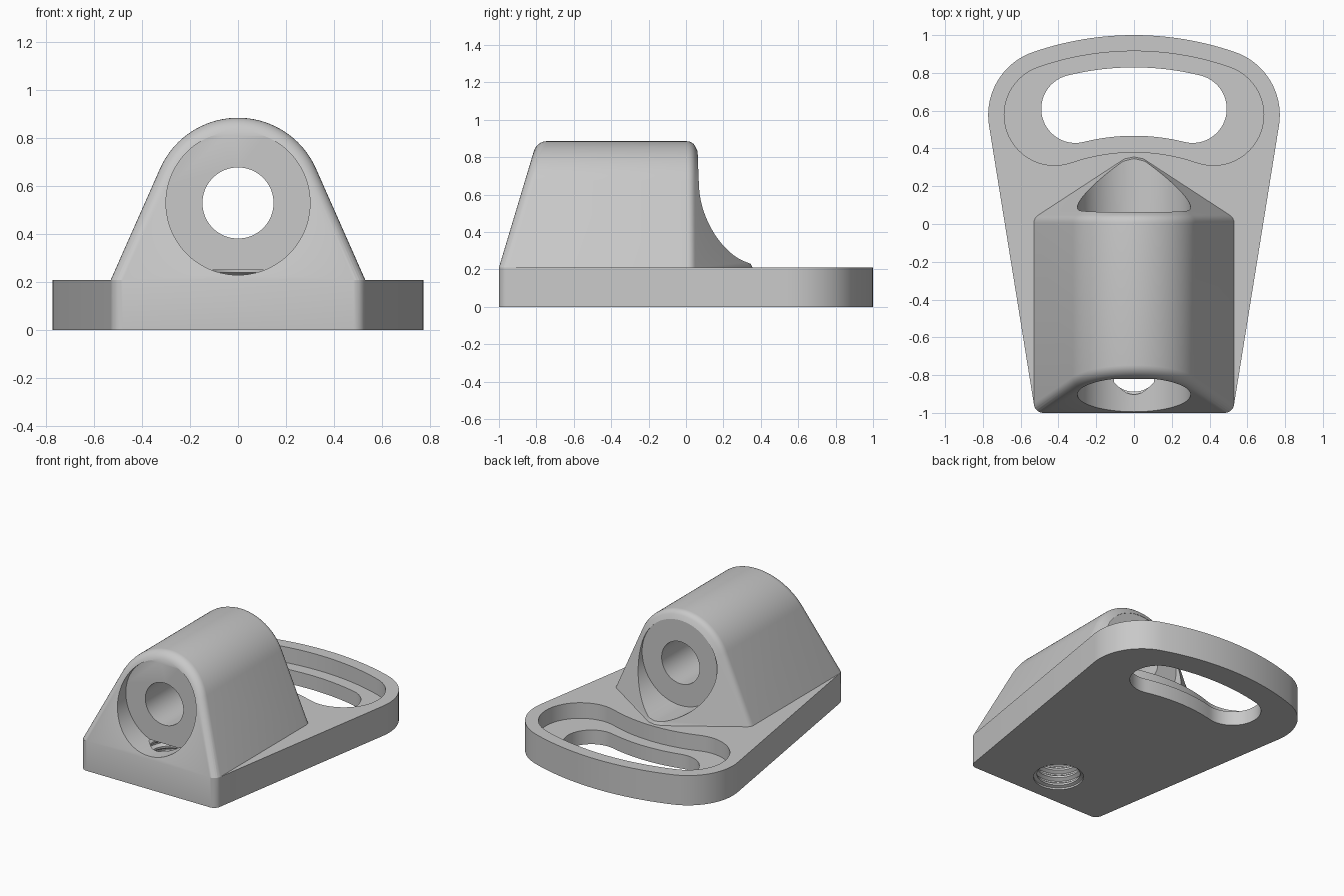
import bpy, bmesh, math
from math import sin, cos, pi
from mathutils import Matrix

if "Cube" in bpy.data.objects:
    bpy.data.objects.remove(bpy.data.objects["Cube"], do_unlink=True)

grey = bpy.data.materials.new("plain grey")
grey.use_nodes = True
grey.diffuse_color = (0.58, 0.58, 0.58, 1)
grey.node_tree.nodes["Principled BSDF"].inputs["Base Color"].default_value = grey.diffuse_color

PLATE_TOP = 0.21
ARC_Y, ARC_R = -0.635, 1.283      # shared centre and radius of the curved slot
BORE_Z, CROWN_R, HALF_W = 0.53, 0.355, 0.53


def make(name, bm):
    bmesh.ops.recalc_face_normals(bm, faces=bm.faces[:])
    mesh = bpy.data.meshes.new(name)
    bm.to_mesh(mesh)
    bm.free()
    mesh.materials.append(grey)
    ob = bpy.data.objects.new(name, mesh)
    bpy.context.collection.objects.link(ob)
    return ob


def extrude(name, outline, z0, z1):
    bm = bmesh.new()
    face = bm.faces.new([bm.verts.new((x, y, z0)) for x, y in outline])
    new = bmesh.ops.extrude_face_region(bm, geom=[face])["geom"]
    bmesh.ops.translate(bm, vec=(0, 0, z1 - z0),
                        verts=[v for v in new if isinstance(v, bmesh.types.BMVert)])
    return make(name, bm)


def arc(cx, cy, r, a0, a1, n):
    return [(cx + r * cos(a0 + (a1 - a0) * i / n), cy + r * sin(a0 + (a1 - a0) * i / n))
            for i in range(n + 1)]


def mirrored(half):
    """Close a right-hand outline, running from top to bottom, by mirroring it."""
    return half + [(-x, y) for x, y in reversed(half) if abs(x) > 1e-6]


def band(half_width, end_x, plate=False):
    """Outline of a curved slot, or of the plate that follows the same curve."""
    a = math.acos(end_x / ARC_R)
    end_y = ARC_Y + ARC_R * sin(a)
    pts = arc(0, ARC_Y, ARC_R + half_width, pi / 2, a, 14)
    pts[0] = (0, pts[0][1])
    if plate:
        tilt = -math.radians(9.2)
        pts += arc(end_x, end_y, half_width, a, tilt, 18)[1:]
        pts += arc(HALF_W - 0.05, -0.95, 0.05, tilt, -pi / 2, 8)
    else:
        pts += arc(end_x, end_y, half_width, a, a - pi, 28)[1:]
        pts += arc(0, ARC_Y, ARC_R - half_width, a, pi / 2, 14)[1:]
        pts[-1] = (0, pts[-1][1])
    return mirrored(pts)


def section(inset):
    """Arched cross-section (x, z) of the housing."""
    a = math.radians(23.9)
    pts = arc(0, BORE_Z, CROWN_R - inset, a, pi - a, 36)
    return pts + [(s * (HALF_W - inset), PLATE_TOP) for s in (1, -1)]


def cylinder(name, r, y0, y1):
    bm = bmesh.new()
    bmesh.ops.create_cone(bm, cap_ends=True, segments=80, radius1=r, radius2=r, depth=y1 - y0)
    bm.transform(Matrix.Translation((0, (y0 + y1) / 2, BORE_Z)) @ Matrix.Rotation(pi / 2, 4, "X"))
    return make(name, bm)


def combine(target, other, operation):
    mod = target.modifiers.new(operation.lower(), "BOOLEAN")
    mod.operation, mod.object, mod.solver = operation, other, "EXACT"
    bpy.ops.object.select_all(action="DESELECT")
    bpy.context.view_layer.objects.active = target
    target.select_set(True)
    bpy.ops.object.modifier_apply(modifier=mod.name)
    bpy.data.objects.remove(other, do_unlink=True)


# Base plate
bracket = extrude("slotted_bracket", band(0.352, 0.42, plate=True), 0, PLATE_TOP)

# Housing: sloped front, rounded edges and a pointed rear foot, as one hull
bm = bmesh.new()
for i in range(7):
    t = pi / 2 * i / 6
    inset, back_off = 0.05 * (1 - sin(t)), 0.05 * (1 - cos(t))
    for x, z in section(inset):
        bm.verts.new((x, -1 + 0.3 * (z - PLATE_TOP) + back_off, z))
        bm.verts.new((x, 0.055 - back_off, z))
foot = [(0.05, 0.345), (-0.05, 0.345), (0, 0.355)]
for x, y in foot:
    bm.verts.new((x, y, PLATE_TOP))
for x, y in foot + [(s * (HALF_W - 0.06), y) for s in (1, -1) for y in (-0.94, 0)]:
    bm.verts.new((x * 0.9, y * 0.95, 0.15))
hull = bmesh.ops.convex_hull(bm, input=bm.verts[:])
loose = {g for g in hull["geom_interior"] + hull["geom_unused"] if isinstance(g, bmesh.types.BMVert)}
bmesh.ops.delete(bm, geom=list(loose), context="VERTS")
combine(bracket, make("housing", bm), "UNION")

# Through slot and its wider recess
combine(bracket, extrude("recess_cutter", band(0.267, 0.42), 0.1, 0.5), "DIFFERENCE")
combine(bracket, extrude("slot_cutter", band(0.181, 0.31), -0.1, 0.3), "DIFFERENCE")

# Main bore and the counterbores at both ends
combine(bracket, cylinder("front_counterbore", 0.3, -1.3, -0.82), "DIFFERENCE")
combine(bracket, cylinder("rear_counterbore", 0.3, 0.06, 0.7), "DIFFERENCE")
combine(bracket, cylinder("bore_cutter", 0.148, -1.2, 0.6), "DIFFERENCE")

# Threaded hole from below, with ring grooves
profile = [(0.16, -0.05), (0.16, 0.012)]
pitch = 0.055
for i in range(4):
    z = 0.02 + i * pitch
    profile += [(0.138, z), (0.138, z + 0.014), (0.16, z + 0.03), (0.16, z + 0.04)]
profile += [(0.138, 0.24), (0.138, 0.25)]
bm = bmesh.new()
rings = [[bm.verts.new((x, y, z)) for x, y in arc(0, -0.75, r, 0, 2 * pi, 48)[:-1]]
         for r, z in profile]
for low, high in zip(rings, rings[1:]):
    for i in range(48):
        j = (i + 1) % 48
        bm.faces.new((low[i], low[j], high[j], high[i]))
bm.faces.new(rings[0])
bm.faces.new(rings[-1])
combine(bracket, make("thread_cutter", bm), "DIFFERENCE")

# Smooth the curved walls and keep the edges crisp
bpy.ops.object.select_all(action="DESELECT")
bracket.select_set(True)
bpy.context.view_layer.objects.active = bracket
bpy.ops.object.shade_smooth_by_angle(angle=math.radians(25))
